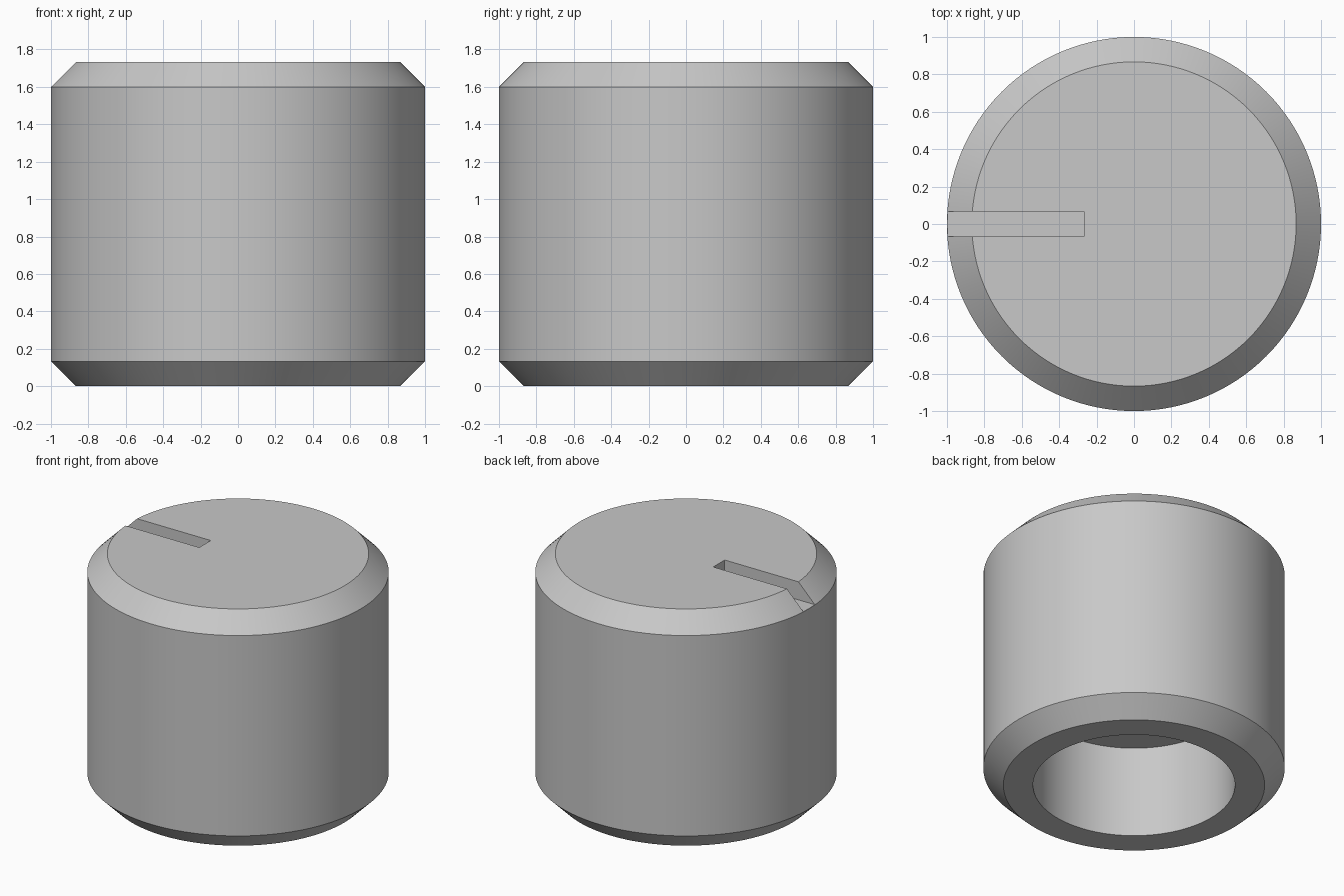
import bpy
import bmesh
import math

default = bpy.data.objects.get("Cube")
if default:
    bpy.data.objects.remove(default, do_unlink=True)

RADIUS = 1.0
HEIGHT = 1.733
CHAMFER = 0.133
BORE = 0.67
SEGMENTS = 128

grey = bpy.data.materials.new("plain grey")
grey.use_nodes = True
colour = (0.58, 0.58, 0.58, 1)
grey.diffuse_color = colour
grey.node_tree.nodes["Principled BSDF"].inputs["Base Color"].default_value = colour


def add_object(name, bm):
    bmesh.ops.recalc_face_normals(bm, faces=bm.faces)
    mesh = bpy.data.meshes.new(name)
    bm.to_mesh(mesh)
    bm.free()
    mesh.materials.append(grey)
    obj = bpy.data.objects.new(name, mesh)
    bpy.context.collection.objects.link(obj)
    return obj


def lathe(name, profile):
    """Revolve (radius, z) points about z and cap both ends."""
    bm = bmesh.new()
    angles = [2 * math.pi * i / SEGMENTS for i in range(SEGMENTS)]
    rings = [[bm.verts.new((r * math.cos(a), r * math.sin(a), z)) for a in angles]
             for r, z in profile]
    for low, high in zip(rings, rings[1:]):
        for i in range(SEGMENTS):
            j = (i + 1) % SEGMENTS
            bm.faces.new((low[i], low[j], high[j], high[i]))
    bm.faces.new(rings[0])
    bm.faces.new(rings[-1])
    return add_object(name, bm)


# Chamfered body with a blind bore in its underside
inner = RADIUS - CHAMFER
body = lathe("knob_body", [
    (BORE, BORE), (BORE, 0), (inner, 0), (RADIUS, CHAMFER),
    (RADIUS, HEIGHT - CHAMFER), (inner, HEIGHT)])

# Pointer slot, open at the rim
bm = bmesh.new()
bmesh.ops.create_cube(bm, size=1)
x0, x1 = -1.2, -0.267
z0, z1 = HEIGHT - CHAMFER + 0.001, HEIGHT + 0.2
bmesh.ops.scale(bm, verts=bm.verts, vec=(x1 - x0, CHAMFER, z1 - z0))
bmesh.ops.translate(bm, verts=bm.verts, vec=((x0 + x1) / 2, 0, (z0 + z1) / 2))
cutter = add_object("slot_cutter", bm)
cutter.hide_render = True

cut = body.modifiers.new("pointer_slot", "BOOLEAN")
cut.operation = "DIFFERENCE"
cut.solver = "EXACT"
cut.object = cutter
bpy.ops.object.select_all(action="DESELECT")
body.select_set(True)
bpy.context.view_layer.objects.active = body
bpy.ops.object.modifier_apply(modifier=cut.name)
bpy.data.objects.remove(cutter, do_unlink=True)

# Smooth round walls, crisp chamfer and slot edges
bpy.ops.object.shade_smooth_by_angle(angle=math.radians(30))
